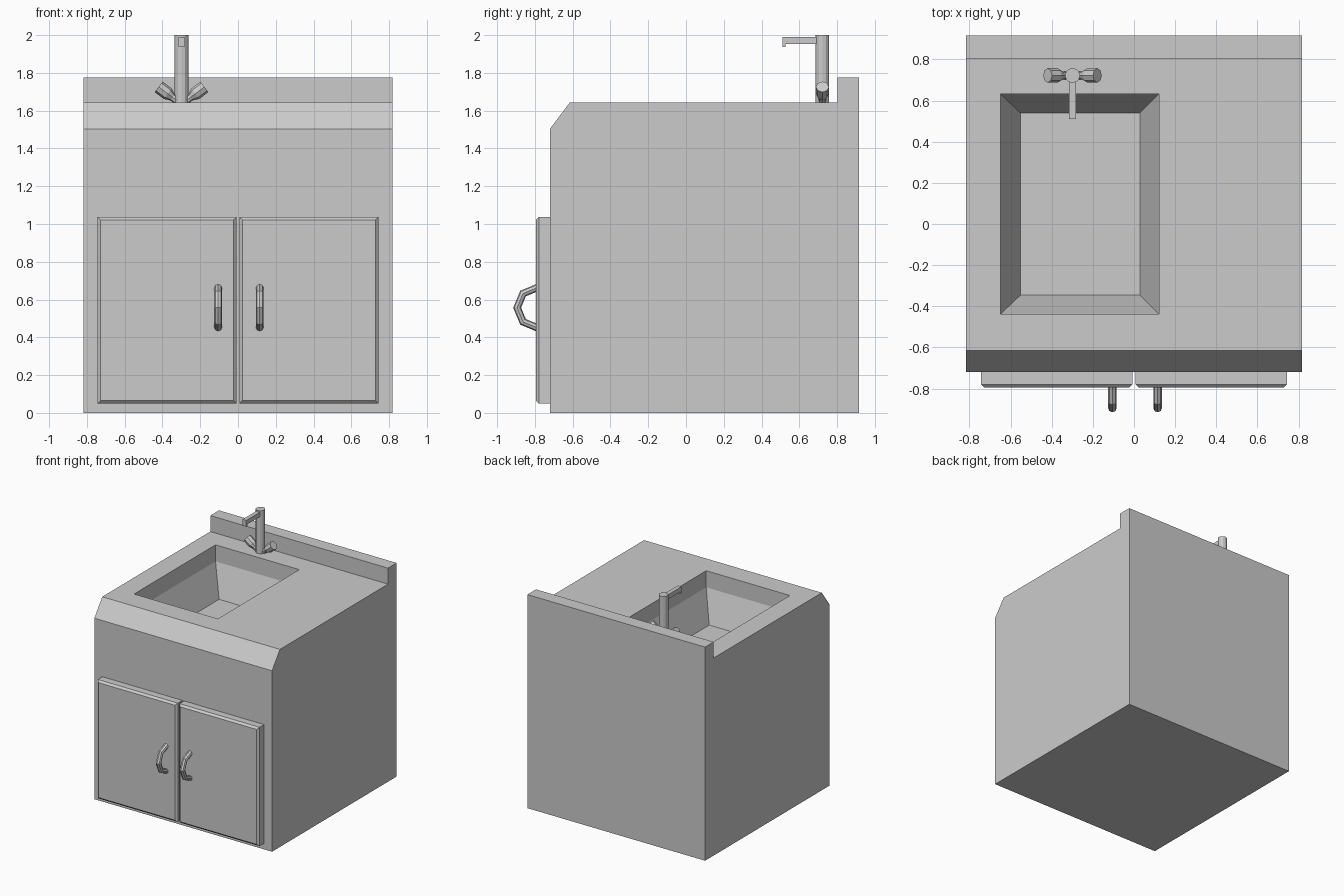
import bpy, bmesh
from math import cos, sin, pi
from mathutils import Vector, Matrix

if "Cube" in bpy.data.objects:
    bpy.data.objects.remove(bpy.data.objects["Cube"])


def loft(name, rings, close=True):
    """Skin a list of equally sized vertex rings and cap both ends."""
    bm = bmesh.new()
    rows = [[bm.verts.new(p) for p in r] for r in rings]
    n = len(rows[0])
    for a, b in zip(rows, rows[1:]):
        for i in range(n):
            j = (i + 1) % n
            bm.faces.new((a[i], a[j], b[j], b[i]))
    bm.faces.new(rows[0][::-1])
    bm.faces.new(rows[-1])
    bmesh.ops.recalc_face_normals(bm, faces=bm.faces)
    me = bpy.data.meshes.new(name)
    bm.to_mesh(me)
    bm.free()
    ob = bpy.data.objects.new(name, me)
    bpy.context.collection.objects.link(ob)
    return ob


def extrude_x(name, profile, x0, x1):
    """Extrude a (y, z) profile along x."""
    return loft(name, [[(x, y, z) for y, z in profile] for x in (x0, x1)])


def rect(x0, x1, y0, y1, z):
    return [(x0, y0, z), (x1, y0, z), (x1, y1, z), (x0, y1, z)]


def lathe(name, profile, base, axis, sides):
    """Revolve (radius, distance) pairs around an axis starting at base."""
    rot = Vector((0, 0, 1)).rotation_difference(Vector(axis)).to_matrix()
    return loft(name, [[Vector(base) + rot @ Vector((r * cos(2 * pi * i / sides),
                        r * sin(2 * pi * i / sides), d)) for i in range(sides)]
                       for r, d in profile])


# Cabinet with sloped front edge and raised backsplash
TOP, LIP = 1.642, 1.504
cabinet = extrude_x("cabinet", [(-0.72, 0), (0.916, 0), (0.916, 1.775), (0.803, 1.775),
                                (0.803, TOP), (-0.616, TOP), (-0.72, LIP)], -0.817, 0.817)

# Sink basin: straight rim, then tapering walls
basin = loft("basin_cutter", [rect(-0.552, 0.029, -0.346, 0.54, 1.25),
                              rect(-0.649, 0.121, -0.438, 0.632, LIP),
                              rect(-0.649, 0.121, -0.438, 0.632, TOP + 0.1)])
basin.hide_render = True
cut = cabinet.modifiers.new("basin", "BOOLEAN")
cut.operation, cut.object, cut.solver = "DIFFERENCE", basin, "EXACT"
bpy.context.view_layer.objects.active = cabinet
bpy.ops.object.modifier_apply(modifier=cut.name)
bpy.data.objects.remove(basin)

for side, s in (("left", -1), ("right", 1)):
    # Door panel with bevelled front edges
    def panel(y, inset):
        x0, x1 = sorted((s * (0.008 + inset), s * (0.743 - inset)))
        z0, z1 = 0.05 + inset, 1.037 - inset
        return [(x0, y, z0), (x1, y, z0), (x1, y, z1), (x0, y, z1)]
    loft(side + "_door", [panel(-0.715, 0), panel(-0.779, 0), panel(-0.795, 0.016)])

    # Door handle: half of an eight-segment ring
    hx = 0.005 + s * 0.11
    rings = []
    for k in range(-2, 3):
        a = k * pi / 4
        rings.append([(hx + 0.021 * sin(t), -0.788 - (0.106 + 0.021 * cos(t)) * cos(a),
                       0.557 + (0.106 + 0.021 * cos(t)) * sin(a))
                      for t in (2 * pi * i / 8 for i in range(8))])
    loft(side + "_handle", rings)

    # Tap knob: thin stem flaring to a wider grip
    lathe(side + "_tap_knob", [(0.02, 0.0), (0.02, 0.06), (0.035, 0.092), (0.035, 0.152)],
          (-0.299, 0.722, TOP - 0.008), (s * 0.795, 0, 0.606), 8)

# Faucet column and spout with a down-turned tip
lathe("faucet_column", [(0.036, 0), (0.036, 2 - TOP)], (-0.299, 0.722, TOP), (0, 0, 1), 12)
extrude_x("faucet_spout", [(0.71, 1.989), (0.511, 1.989), (0.511, 1.936), (0.526, 1.936),
                           (0.526, 1.952), (0.71, 1.952)], -0.316, -0.282)
